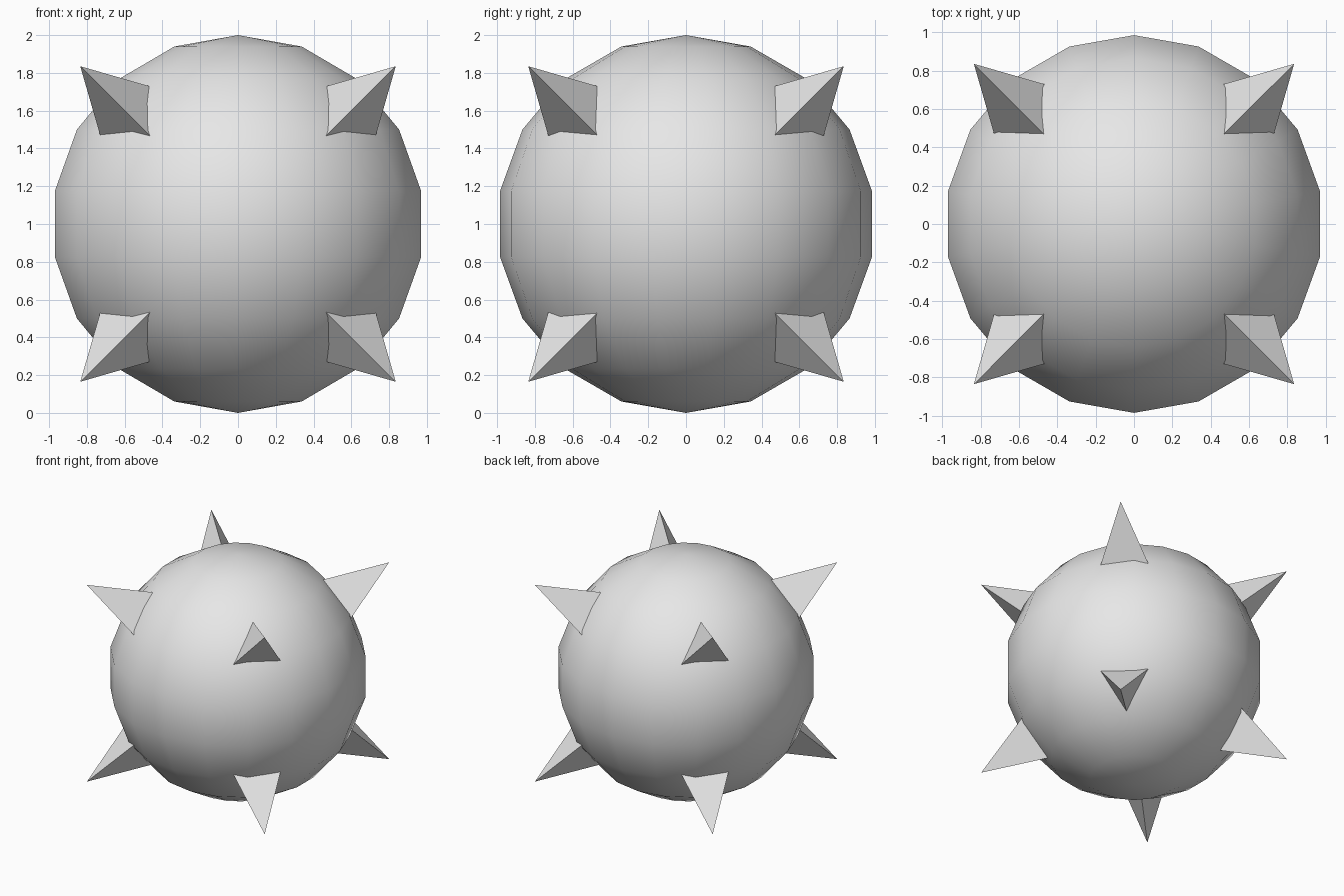
import bpy
import bmesh
from mathutils import Vector

cube = bpy.data.objects.get("Cube")
if cube:
    bpy.data.objects.remove(cube, do_unlink=True)

CENTRE = Vector((0, 0, 1))

grey = bpy.data.materials.new("light_grey")
grey.use_nodes = True
colour = (0.8, 0.8, 0.8, 1)
grey.diffuse_color = colour
for node in grey.node_tree.nodes:
    if node.type == 'BSDF_PRINCIPLED':
        node.inputs["Base Color"].default_value = colour


def add_object(name, bm, smooth):
    bmesh.ops.recalc_face_normals(bm, faces=bm.faces)
    for face in bm.faces:
        face.smooth = smooth
    mesh = bpy.data.meshes.new(name)
    bm.to_mesh(mesh)
    bm.free()
    mesh.materials.append(grey)
    obj = bpy.data.objects.new(name, mesh)
    obj.location = CENTRE
    bpy.context.collection.objects.link(obj)
    return obj


# Round body: coarse smooth ball with a vertex column on the y axis
bm = bmesh.new()
bmesh.ops.create_uvsphere(bm, u_segments=18, v_segments=9, radius=1)
add_object("ball_body", bm, True)

# One three-sided spike on a diagonal, mirrored to all eight corners
TIP, NEAR, FAR = 0.835, 0.325, 0.688
bm = bmesh.new()
tip = bm.verts.new((TIP, TIP, TIP))
base = []
for axis in range(3):
    corner = Vector((NEAR, NEAR, NEAR))
    corner[axis] = FAR
    base.append(bm.verts.new(corner))
bm.faces.new(base)
for i in range(3):
    bm.faces.new((tip, base[i], base[(i + 1) % 3]))
spikes = add_object("corner_spikes", bm, False)
mirror = spikes.modifiers.new("Mirror", 'MIRROR')
mirror.use_axis = (True, True, True)
mirror.use_mirror_merge = False
